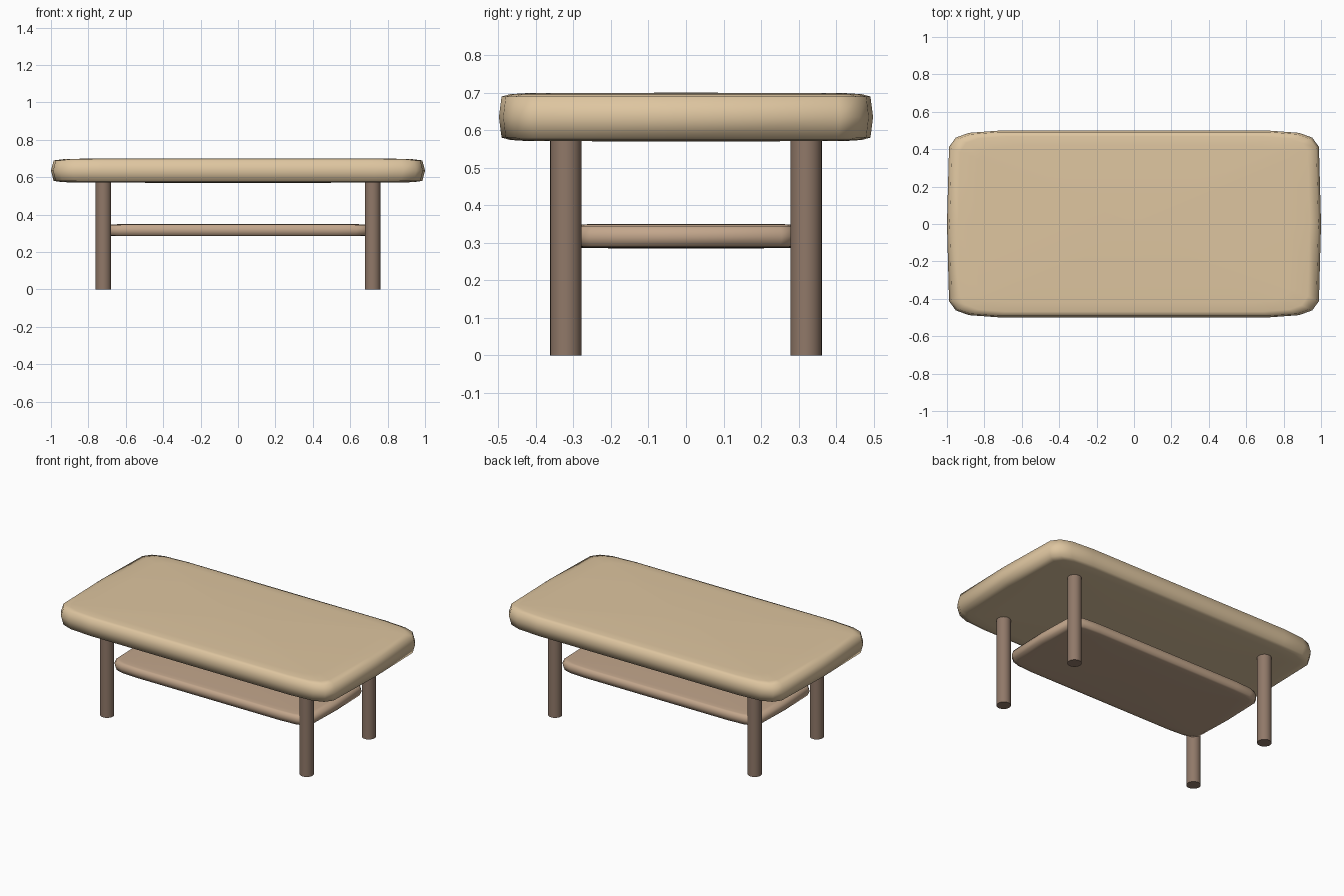
import bpy, bmesh
from math import sin, cos, pi, radians, copysign

if "Cube" in bpy.data.objects:
    bpy.data.objects.remove(bpy.data.objects["Cube"])


def material(name, rgb):
    m = bpy.data.materials.new(name)
    m.diffuse_color = (*rgb, 1)
    m.use_nodes = True
    m.node_tree.nodes["Principled BSDF"].inputs["Base Color"].default_value = m.diffuse_color
    return m


def power(v, e):
    return copysign(abs(v) ** e, v) if abs(v) > 1e-6 else 0.0


def rounded_slab(name, centre_z, half, mat, e=0.18, segments=18, rings=8):
    """Superellipsoid: a box-like slab with softly rounded edges."""
    bm = bmesh.new()
    hx, hy, hz = half
    loops = []
    for i in range(1, rings):
        phi = -pi / 2 + pi * i / rings
        r, z = power(cos(phi), e), power(sin(phi), e)
        loops.append([bm.verts.new((hx * r * power(cos(2 * pi * j / segments), e),
                                    hy * r * power(sin(2 * pi * j / segments), e),
                                    hz * z)) for j in range(segments)])
    south, north = bm.verts.new((0, 0, -hz)), bm.verts.new((0, 0, hz))
    for j in range(segments):
        k = (j + 1) % segments
        for lo, hi in zip(loops, loops[1:]):
            bm.faces.new((lo[j], lo[k], hi[k], hi[j]))
        bm.faces.new((south, loops[0][k], loops[0][j]))
        bm.faces.new((loops[-1][j], loops[-1][k], north))
    for f in bm.faces:
        f.smooth = True
    mesh = bpy.data.meshes.new(name)
    bm.to_mesh(mesh)
    bm.free()
    mesh.materials.append(mat)
    obj = bpy.data.objects.new(name, mesh)
    obj.location.z = centre_z
    bpy.context.collection.objects.link(obj)
    return obj


top_mat = material("light_wood", (0.73, 0.56, 0.35))
shelf_mat = material("mid_wood", (0.54, 0.38, 0.26))
leg_mat = material("dark_wood", (0.28, 0.19, 0.14))

# Table top and lower shelf
rounded_slab("table_top", 0.635, (1.0, 0.5, 0.065), top_mat)
rounded_slab("lower_shelf", 0.3175, (0.72, 0.31, 0.0325), shelf_mat)

# Four round legs
LEG_HEIGHT = 0.58
for side, sx in (("left", -1), ("right", 1)):
    for end, sy in (("front", -1), ("back", 1)):
        bpy.ops.mesh.primitive_cylinder_add(vertices=24, radius=0.042, depth=LEG_HEIGHT,
                                            location=(0.72 * sx, 0.32 * sy, LEG_HEIGHT / 2))
        leg = bpy.context.object
        leg.name = f"{end}_{side}_leg"
        leg.data.materials.append(leg_mat)
        bpy.ops.object.shade_smooth_by_angle(angle=radians(40))
